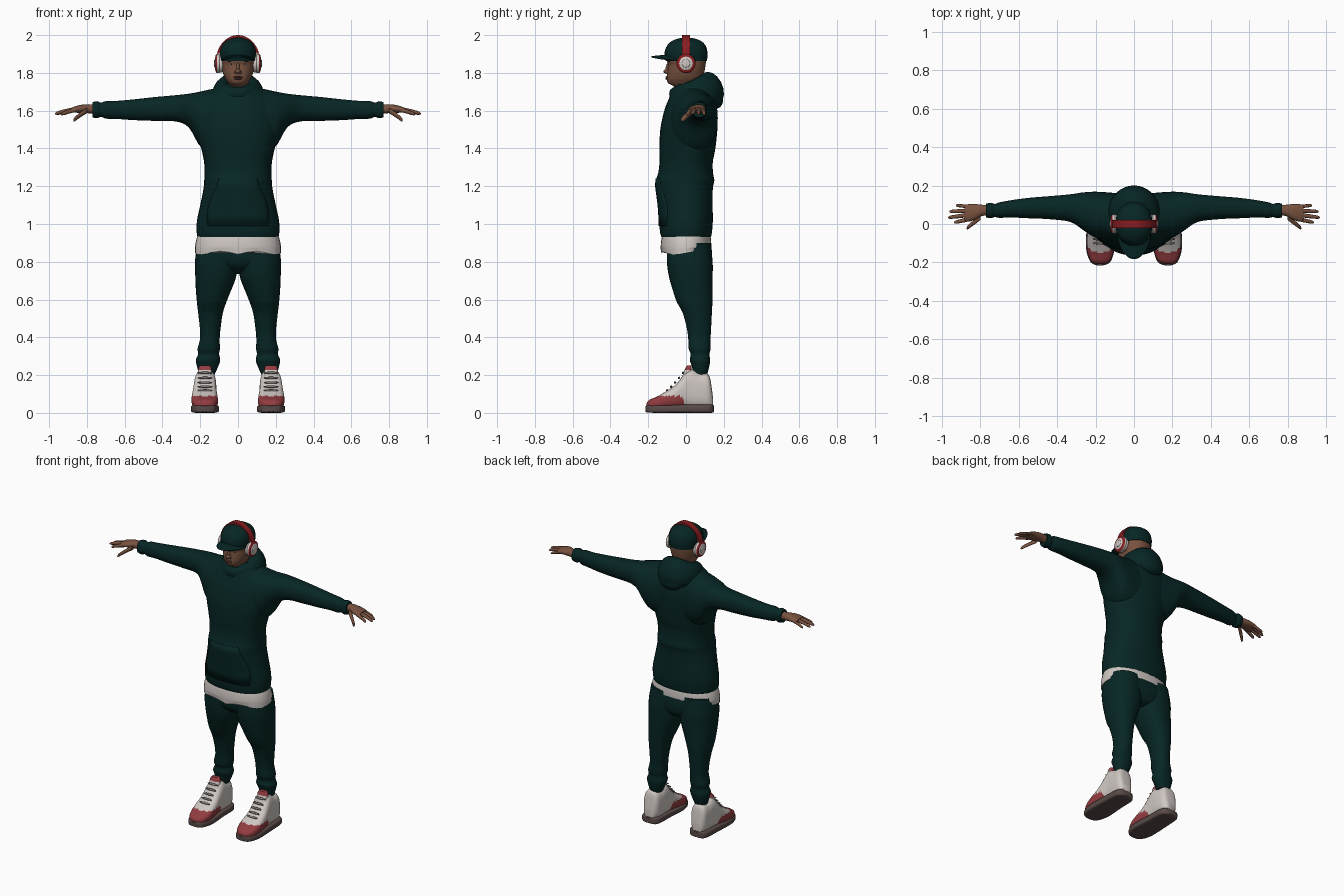
import bpy, bmesh
from math import sin, cos, pi, sqrt, copysign, atan2, radians
from mathutils import Matrix, Vector

cube = bpy.data.objects.get("Cube")
if cube:
    bpy.data.objects.remove(cube)


def colour(name, r, g, b):
    m = bpy.data.materials.new(name)
    m.use_nodes = True
    m.diffuse_color = (r, g, b, 1)
    bsdf = m.node_tree.nodes["Principled BSDF"]
    bsdf.inputs["Base Color"].default_value = (r, g, b, 1)
    bsdf.inputs["Roughness"].default_value = 0.8
    return m


GREEN = colour("dark green cloth", 0.002, 0.019, 0.018)
WHITE = colour("off white", 0.62, 0.57, 0.54)
SKIN = colour("brown skin", 0.19, 0.085, 0.05)
LIP = colour("dark lip", 0.12, 0.045, 0.035)
RED = colour("shoe red", 0.29, 0.045, 0.052)
BAND = colour("headphone red", 0.25, 0.012, 0.015)
SOLE = colour("sole grey", 0.1, 0.07, 0.065)
LACE = colour("lace grey", 0.2, 0.18, 0.17)
DARK = colour("dark brown", 0.02, 0.013, 0.011)


def finish(name, bm, mats, rule=None, mirror=False):
    bmesh.ops.recalc_face_normals(bm, faces=bm.faces)
    if rule:
        for f in bm.faces:
            f.material_index = rule(f.calc_center_median())
    me = bpy.data.meshes.new(name)
    bm.to_mesh(me)
    bm.free()
    for m in mats:
        me.materials.append(m)
    me.shade_smooth()
    me.set_sharp_from_angle(angle=radians(50))
    ob = bpy.data.objects.new(name, me)
    bpy.context.collection.objects.link(ob)
    if mirror:
        ob.modifiers.new("mirror", 'MIRROR').use_mirror_merge = False
    return ob


def skin(name, rings, mats, rule=None, mirror=False, around=True, loop=False, caps=True):
    """Bridge rows of points into a surface."""
    bm = bmesh.new()
    rows = [[bm.verts.new(p) for p in ring] for ring in rings]
    n = len(rows[0])
    pairs = list(zip(rows, rows[1:])) + ([(rows[-1], rows[0])] if loop else [])
    for a, b in pairs:
        for i in range(n if around else n - 1):
            j = (i + 1) % n
            bm.faces.new((a[i], a[j], b[j], b[i]))
    if around and caps and not loop:
        bm.faces.new(rows[0])
        bm.faces.new(rows[-1])
    return finish(name, bm, mats, rule, mirror)


def smooth_rows(rows, steps):
    """Catmull-Rom interpolation between rows of numbers."""
    out = []
    for i in range(len(rows) - 1):
        p = [rows[max(i - 1, 0)], rows[i], rows[i + 1], rows[min(i + 2, len(rows) - 1)]]
        for s in range(steps):
            t = s / steps
            out.append([b + t * (c - a) / 2 + t * t * (a - 2.5 * b + 2 * c - d / 2)
                        + t ** 3 * (1.5 * (b - c) + (d - a) / 2) for a, b, c, d in zip(*p)])
    return out + [list(rows[-1])]


def loft(name, axis, rows, mats, rule=None, mirror=False, power=2.2, n=32, steps=4):
    """Rows are (position on axis, low, high, low, high) of the other two axes."""
    rings = []
    for t, a0, a1, b0, b1 in smooth_rows(rows, steps):
        ring = []
        for k in range(n):
            c, s = cos(2 * pi * k / n), sin(2 * pi * k / n)
            a = (a0 + a1) / 2 + (a1 - a0) / 2 * copysign(abs(c) ** (2 / power), c)
            b = (b0 + b1) / 2 + (b1 - b0) / 2 * copysign(abs(s) ** (2 / power), s)
            ring.append({'x': (t, a, b), 'y': (a, t, b), 'z': (a, b, t)}[axis])
        rings.append(ring)
    return skin(name, rings, mats, rule, mirror)


def body(name, rows, mats, **kw):
    """Symmetric upright loft: (z, half width, front, back)."""
    return loft(name, 'z', [(z, -w, w, f, b) for z, w, f, b in rows], mats, **kw)


def ball(name, loc, size, mat, mirror=False, tilt=0):
    bm = bmesh.new()
    m = Matrix.Translation(loc) @ Matrix.Rotation(tilt, 4, 'X') @ Matrix.Diagonal((*size, 1))
    bmesh.ops.create_uvsphere(bm, u_segments=20, v_segments=12, radius=1, matrix=m)
    return finish(name, bm, [mat], mirror=mirror)


# Hoodie
hoodie = body("hoodie_body", [
    (.93, .214, -.13, .132), (.96, .219, -.138, .138), (1.02, .217, -.141, .142), (1.1, .2, -.146, .141),
    (1.19, .182, -.158, .142), (1.23, .179, -.16, .15), (1.27, .176, -.147, .143), (1.33, .18, -.14, .142),
    (1.39, .192, -.141, .154), (1.5, .215, -.136, .166), (1.6, .21, -.115, .166), (1.66, .185, -.092, .152),
    (1.7, .145, -.075, .135), (1.74, .09, -.05, .1)], [GREEN])
loft("sleeve", 'x', [
    (.08, -.09, .16, 1.36, 1.728), (.19, -.075, .168, 1.4, 1.703), (.26, -.035, .165, 1.51, 1.69),
    (.33, .01, .155, 1.543, 1.682), (.44, .025, .145, 1.546, 1.672), (.55, .03, .136, 1.55, 1.66),
    (.64, .034, .124, 1.556, 1.652), (.7, .032, .113, 1.558, 1.65), (.725, .036, .105, 1.568, 1.642),
    (.745, .03, .11, 1.56, 1.65), (.77, .034, .106, 1.564, 1.645)], [GREEN], mirror=True)
pocket = skin("front_pocket", [[(w * (i / 8 - 1), -.4, z) for i in range(17)] for z, w in
              [(.99, .16), (1.05, .162), (1.1, .155), (1.15, .135), (1.2, .11), (1.24, .1)]],
              [GREEN], around=False)
wrap = pocket.modifiers.new("wrap", 'SHRINKWRAP')
wrap.target = hoodie
wrap.wrap_method = 'PROJECT'
wrap.use_project_y = True
thick = pocket.modifiers.new("thickness", 'SOLIDIFY')
thick.thickness, thick.offset = .009, 0

# Hood lying around the neck, fuller at the back
hood = []
for i in range(40):
    a = 2 * pi * i / 40
    back = (1 + sin(a)) / 2
    centre = Vector((.088 * cos(a), .037 + .098 * sin(a), 1.688 + .03 * back))
    out = Vector((cos(a), sin(a), 0))
    hood.append([centre + out * ((.028 + .035 * back) * cos(b) - .02 * back * sin(b))
                 + Vector((0, 0, (.036 + .052 * back) * sin(b)))
                 for b in [2 * pi * k / 16 for k in range(16)]])
skin("hood", hood, [GREEN], loop=True)
ball("hood_pouch", (0, .15, 1.675), (.085, .045, .065), GREEN, tilt=.3)

# Undershirt with a wavy hem
shirt = body("undershirt", [(.845, .228, -.132, .13), (.88, .228, -.134, .134), (.92, .22, -.13, .132),
                            (.96, .205, -.12, .125)], [WHITE])
for v in shirt.data.vertices:
    if v.co.z < .87:
        v.co.z += .009 * sin(5 * atan2(v.co.y, v.co.x)) + .003

# Trousers
body("trouser_seat", [(.92, .2, -.1, .125), (.85, .215, -.102, .138), (.79, .2, -.09, .135),
                      (.75, .12, -.05, .11), (.735, .05, 0, .07)], [GREEN])
loft("trouser_leg", 'z', [
    (.9, .0, .215, -.1, .13), (.8, .001, .228, -.101, .141), (.72, .01, .226, -.09, .141),
    (.65, .036, .223, -.07, .14), (.59, .06, .218, -.05, .14), (.53, .08, .211, -.018, .137),
    (.45, .092, .202, .004, .133), (.39, .097, .201, .012, .13), (.34, .096, .214, .014, .13),
    (.31, .1, .211, .025, .124), (.28, .094, .223, .02, .128), (.25, .103, .218, .03, .124),
    (.2, .125, .205, .04, .112)], [GREEN], mirror=True)

# High-top shoes
loft("shoe_sole", 'y', [
    (-.215, .158, .195, .006, .036), (-.2, .125, .225, .002, .04), (-.15, .105, .246, 0, .042),
    (-.09, .1, .25, 0, .042), (0, .107, .246, 0, .045), (.1, .11, .241, 0, .045),
    (.135, .123, .228, 0, .045), (.147, .15, .202, .005, .04)], [SOLE], mirror=True, power=5)
loft("shoe_upper", 'y', [
    (-.209, .155, .197, .028, .052), (-.192, .126, .224, .02, .07), (-.15, .108, .242, .02, .088),
    (-.1, .107, .246, .02, .118), (-.06, .11, .243, .02, .145), (-.025, .114, .238, .02, .185),
    (.005, .115, .234, .02, .222), (.03, .115, .232, .02, .23), (.07, .115, .231, .02, .213),
    (.11, .12, .228, .02, .208), (.128, .13, .22, .02, .18), (.142, .146, .205, .025, .09)],
    [WHITE, RED], lambda c: int(c.z < .09 and c.y < -.005 - .3 * (c.z - .04)),
    mirror=True, power=2.8, n=48, steps=6)
loft("shoe_tongue", 'z', [(.15, .145, .205, -.045, .03), (.2, .14, .21, -.018, .03),
                          (.235, .14, .21, -.004, .03), (.25, .148, .202, .005, .03)],
     [WHITE, RED], lambda c: int(c.z > .225), mirror=True, power=3)
for i in range(5):
    y, z = -.1 + .021 * i, .119 + .0185 * i + .0012 * i * i
    ball("shoe_lace", (.175, y, z), (.04, .007, .006), LACE, mirror=True, tilt=.7)

# Hands
loft("palm", 'x', [(.755, .045, .098, 1.582, 1.632), (.79, .042, .1, 1.586, 1.634),
                   (.83, .022, .104, 1.588, 1.631), (.865, .012, .103, 1.59, 1.622),
                   (.882, .018, .098, 1.595, 1.616)], [SKIN], mirror=True, n=20)


def finger(name, start, end, r):
    rows = []
    for t, k in [(0, 1), (.35, 1), (.7, .9), (.92, .75), (1, .25)]:
        x, y, z = Vector(start).lerp(Vector(end), t) + Vector((0, 0, .012 * t * (1 - t)))
        rows.append((x, y - r * k, y + r * k, z - r * k, z + r * k))
    loft(name, 'x', rows, [SKIN], mirror=True, n=12, steps=2)


finger("index_finger", (.855, .026, 1.604), (.937, .008, 1.58), .011)
finger("middle_finger", (.855, .048, 1.607), (.968, .034, 1.584), .011)
finger("ring_finger", (.855, .07, 1.607), (.962, .065, 1.582), .0105)
finger("little_finger", (.85, .09, 1.604), (.928, .097, 1.58), .0095)
finger("thumb", (.8, .035, 1.6), (.872, -.022, 1.548), .014)

# Head and face
body("head", [
    (1.64, .06, -.03, .09), (1.7, .06, -.035, .085), (1.732, .05, -.07, .082), (1.745, .052, -.094, .084),
    (1.765, .066, -.101, .088), (1.79, .077, -.1, .094), (1.82, .085, -.097, .1), (1.845, .088, -.096, .104),
    (1.87, .09, -.102, .106), (1.92, .085, -.09, .1)], [SKIN])
ball("nose", (0, -.098, 1.808), (.015, .022, .013), SKIN)
ball("nose_bridge", (0, -.094, 1.83), (.009, .013, .03), SKIN, tilt=-.25)
ball("nostril_wing", (.012, -.098, 1.803), (.009, .012, .008), SKIN, mirror=True)
ball("upper_lip", (0, -.098, 1.778), (.024, .011, .005), LIP)
ball("lower_lip", (0, -.098, 1.769), (.021, .011, .006), LIP)
ball("eye", (.034, -.084, 1.845), (.014, .006, .005), WHITE, mirror=True)
ball("iris", (.034, -.088, 1.845), (.005, .004, .005), DARK, mirror=True)
ball("eyebrow", (.036, -.087, 1.861), (.02, .008, .005), DARK, mirror=True)
ball("ear", (.088, .015, 1.835), (.012, .022, .034), SKIN, mirror=True)

# Cap
body("cap_crown", [(1.862, .094, -.106, .11), (1.89, .096, -.113, .114), (1.92, .095, -.111, .112),
                   (1.95, .084, -.096, .1), (1.97, .064, -.072, .077), (1.982, .036, -.042, .046),
                   (1.987, .008, -.01, .012)], [GREEN])
ball("cap_button", (0, 0, 1.986), (.01, .01, .005), GREEN)
brim_rows = []
for r in range(7):
    t, row = r / 6, []
    for k in range(25):
        u = sin((k / 24 - .5) * pi)
        y = .01 - .11 * sqrt(1 - (.86 * u) ** 2)
        row.append((.086 * u, y - .083 * t * sqrt(1 - u * u), 1.893 - .018 * u * u - .008 * t))
    brim_rows.append(row)
brim = skin("cap_brim", brim_rows, [GREEN], around=False)
thick = brim.modifiers.new("thickness", 'SOLIDIFY')
thick.thickness, thick.offset = .008, 0

# Headphones
arc = []
for i in range(49):
    a = radians(-5 + 190 * i / 48)
    arc.append([((.117 - d) * cos(a), y, 1.86 + (.14 - d) * sin(a))
                for d, y in [(0, -.02), (0, .02), (.013, .02), (.013, -.02)]])
skin("headphone_band", arc, [BAND, WHITE], lambda c: int(c.z < 1.9))


def disc(name, rows, mats, rule=None):
    loft(name, 'x', [(x, -r, r, 1.85 - r, 1.85 + r) for x, r in rows], mats, rule, True, 2, 32, 3)


disc("ear_cushion", [(.08, .04), (.084, .047), (.095, .049), (.1, .044)], [WHITE])
disc("ear_cup", [(.097, .044), (.1, .05), (.112, .05), (.117, .046), (.12, .036), (.123, .03)],
     [WHITE, BAND], lambda c: int(.113 < c.x < .12))
disc("ear_cup_cap", [(.12, .022), (.125, .02), (.127, .012)], [LACE, WHITE], lambda c: int(c.x > .123))
